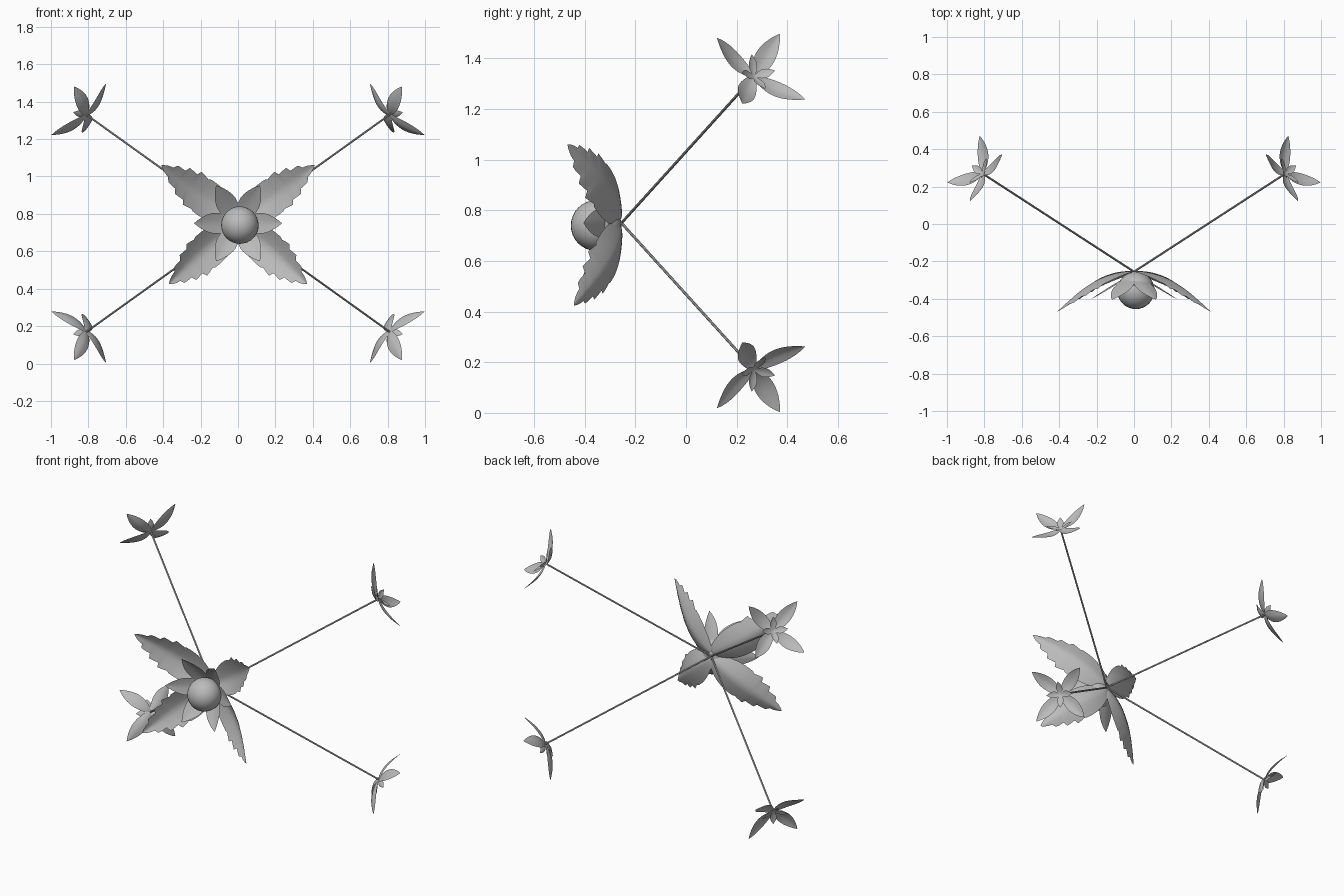
import bpy, bmesh, math
from mathutils import Vector

cube = bpy.data.objects.get("Cube")
if cube:
    bpy.data.objects.remove(cube)

grey = bpy.data.materials.new("soft_grey")
grey.use_nodes = True
COLOUR = (0.5, 0.5, 0.5, 1)
grey.diffuse_color = COLOUR
grey.node_tree.nodes["Principled BSDF"].inputs["Base Color"].default_value = COLOUR

HUB = Vector((0, -0.255, 0.75))


def finish(bm, name):
    mesh = bpy.data.meshes.new(name)
    bm.to_mesh(mesh)
    bm.free()
    mesh.materials.append(grey)
    ob = bpy.data.objects.new(name, mesh)
    bpy.context.collection.objects.link(ob)
    bpy.ops.object.select_all(action='DESELECT')
    ob.select_set(True)
    bpy.context.view_layer.objects.active = ob
    bpy.ops.object.shade_smooth_by_angle(angle=math.radians(40))


def mirrored(v, sx, sz):
    return Vector((v.x * sx, v.y, v.z * sz))


def blade(bm, start, tip, normal, width, bulge, cup, rows, cols, sx=1, sz=1):
    """Curved blade from start to tip; width(t) gives the half width."""
    run = tip - start
    side = normal.cross(run).normalized()
    up = run.cross(side).normalized()
    grid = []
    for i in range(rows + 1):
        t = i / rows
        mid = start + run * t - up * bulge * math.sin(math.pi * t ** 0.8)
        row = []
        for j in range(cols + 1):
            u = 2 * j / cols - 1
            w = width(t)
            p = mid + side * (u * w) + up * (cup * w * abs(u) ** 1.3)
            row.append(bm.verts.new(HUB + mirrored(p, sx, sz)))
        grid.append(row)
    for a, b in zip(grid, grid[1:]):
        for j in range(cols):
            quad = [a[j], b[j], b[j + 1], a[j + 1]]
            bm.faces.new(quad if sx * sz < 0 else quad[::-1])


def petal_width(size, point):
    """Half width of a petal; a larger point value gives a sharper tip."""
    return lambda t: size * max(0, math.sin(math.pi * (0.08 + 0.92 * t))) ** point


def leaf_width(t):
    if t >= 1:
        return 0
    w = 0.102 * math.sin(math.pi * (0.04 + 0.96 * t) ** 0.78) ** 0.9
    if t > 0.45:
        # Forward-pointing teeth along the outer half
        w += 0.026 * ((t - 0.45) * 7.2 % 1 - 0.35) * min(1, (1 - t) * 5)
    return max(w, 0.002)


# Central bud
bm = bmesh.new()
bmesh.ops.create_uvsphere(bm, u_segments=32, v_segments=16, radius=0.1)
bmesh.ops.translate(bm, verts=bm.verts, vec=(0.01, -0.355, 0.74))
finish(bm, "centre_bud")

# Ring of six sepals behind the bud
bm = bmesh.new()
forward = Vector((0, -1, 0))
for k in range(6):
    a = k * math.pi / 3
    out = Vector((math.cos(a), 0, math.sin(a)))
    blade(bm, out * 0.02 + forward * 0.02, out * 0.235 + forward * 0.15, forward,
          petal_width(0.056, 0.9), 0.005, 0.15, 12, 6)
finish(bm, "sepal_ring")

# Four serrated leaves, the lower pair slightly smaller
for sx, side_name in ((1, "left"), (-1, "right")):
    for sz, level, tip in ((1, "upper", (0.41, -0.213, 0.31)),
                           (-1, "lower", (0.37, -0.188, 0.325))):
        bm = bmesh.new()
        blade(bm, Vector((0.01, 0, 0.02)), Vector(tip), Vector((-0.46, -0.89, 0)),
              leaf_width, 0.048, 0.35, 45, 8, sx, sz)
        finish(bm, f"{level}_{side_name}_leaf")

# Stems with a small flower on each end
END = Vector((0.81, 0.525, 0.58))
axis = END.normalized()
r1 = Vector((0.14, -0.8, 0.58))
r1 = (r1 - axis * r1.dot(axis)).normalized()
r2 = axis.cross(r1)

for sx, side_name in ((1, "left"), (-1, "right")):
    for sz, level in ((1, "upper"), (-1, "lower")):
        name = f"{level}_{side_name}"
        bm = bmesh.new()
        bmesh.ops.create_cone(bm, cap_ends=True, segments=8, radius1=0.0055,
                              radius2=0.0055, depth=END.length)
        d = mirrored(END, sx, sz)
        rot = d.to_track_quat('Z', 'Y').to_matrix()
        bmesh.ops.rotate(bm, verts=bm.verts, cent=(0, 0, 0), matrix=rot)
        bmesh.ops.translate(bm, verts=bm.verts, vec=HUB + d / 2)
        finish(bm, name + "_stem")

        bm = bmesh.new()
        for k in range(4):
            # Long outer petal
            a = k * math.pi / 2
            out = r1 * math.cos(a) + r2 * math.sin(a)
            blade(bm, END + out * 0.004, END + out * 0.214 + axis * 0.057, axis,
                  petal_width(0.04, 0.85), 0.022, 0.2, 14, 6, sx, sz)
            # Short inner petal
            a += math.pi / 4
            out = r1 * math.cos(a) + r2 * math.sin(a)
            blade(bm, END + out * 0.004, END + out * 0.08 + axis * 0.035, axis,
                  petal_width(0.02, 1.0), 0.004, 0.2, 8, 4, sx, sz)
        finish(bm, name + "_flower")
